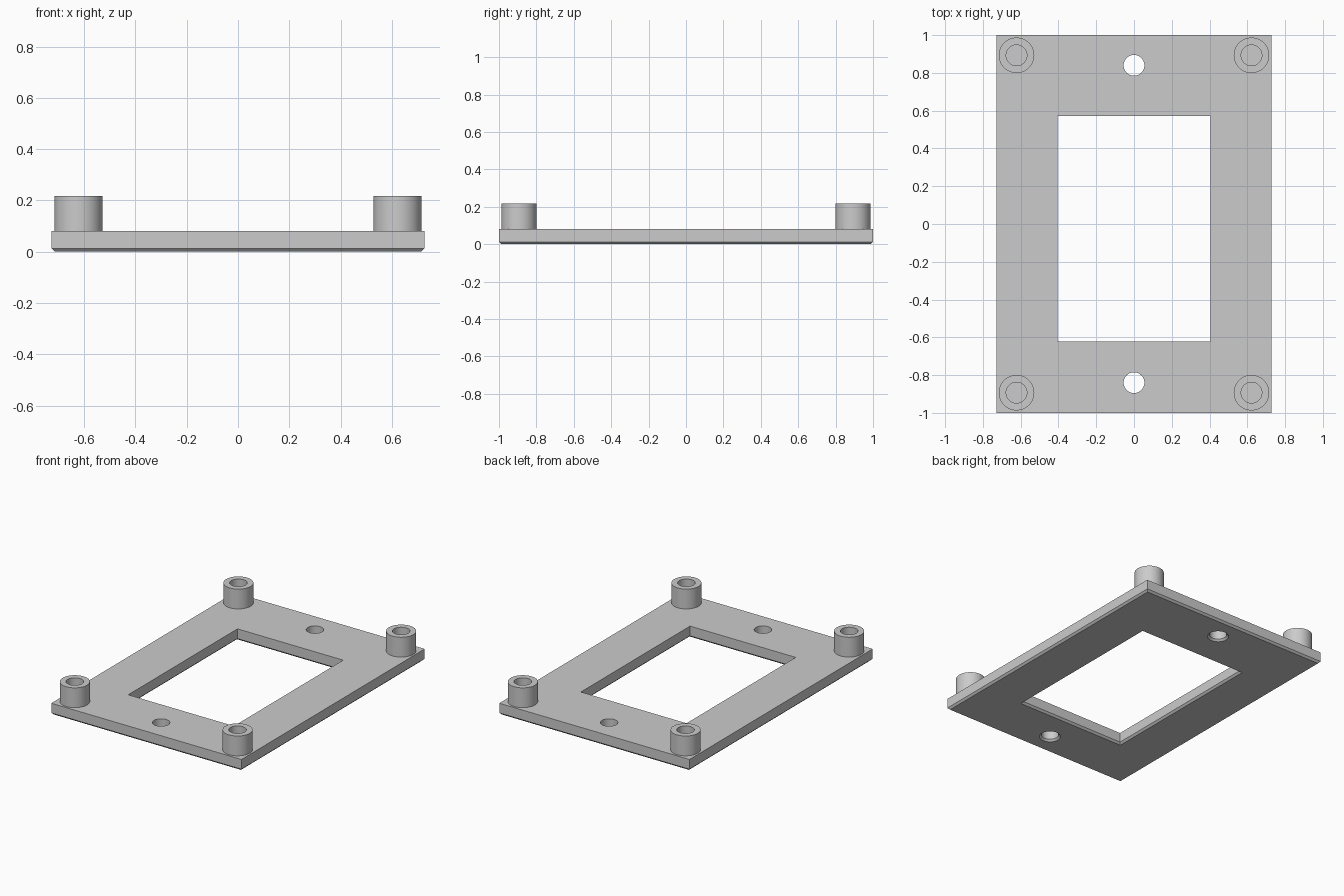
import bpy
import bmesh
import math

if "Cube" in bpy.data.objects:
    bpy.data.objects.remove(bpy.data.objects["Cube"], do_unlink=True)

THICK, CHAMFER = 0.08, 0.013
HALF_X, HALF_Y = 0.727, 1.0
POST_X, POST_Y, POST_R, BORE_R, POST_TOP = 0.622, 0.893, 0.094, 0.055, 0.217
HOLE_Y, HOLE_R = 0.84, 0.055

grey = bpy.data.materials.new("plain grey")
grey.use_nodes = True
colour = (0.6, 0.6, 0.6, 1)
grey.diffuse_color = colour
grey.node_tree.nodes["Principled BSDF"].inputs["Base Color"].default_value = colour


def rectangle(x0, x1, y0, y1):
    """Outline function of an outward offset."""
    return lambda d: [(x0 - d, y0 - d), (x1 + d, y0 - d),
                      (x1 + d, y1 + d), (x0 - d, y1 + d)]


def circle(x, y, r, sides=48):
    steps = [2 * math.pi * i / sides for i in range(sides)]
    return lambda d: [(x + (r + d) * math.cos(a), y + (r + d) * math.sin(a))
                      for a in steps]


def loft(name, outline, levels):
    """Closed solid through (height, offset) levels of one outline."""
    bm = bmesh.new()
    rings = [[bm.verts.new((x, y, z)) for x, y in outline(d)] for z, d in levels]
    for low, high in zip(rings, rings[1:]):
        n = len(low)
        for i in range(n):
            j = (i + 1) % n
            bm.faces.new((low[i], low[j], high[j], high[i]))
    bm.faces.new(rings[0][::-1])
    bm.faces.new(rings[-1])
    bmesh.ops.recalc_face_normals(bm, faces=bm.faces)
    mesh = bpy.data.meshes.new(name)
    bm.to_mesh(mesh)
    bm.free()
    mesh.materials.append(grey)
    obj = bpy.data.objects.new(name, mesh)
    bpy.context.collection.objects.link(obj)
    return obj


def activate(obj):
    bpy.ops.object.select_all(action='DESELECT')
    obj.select_set(True)
    bpy.context.view_layer.objects.active = obj


# Base plate, chamfered around the underside
plate = loft("base_plate", rectangle(-HALF_X, HALF_X, -HALF_Y, HALF_Y),
             [(0, -CHAMFER), (CHAMFER, 0), (THICK, 0)])

# Window and screw holes, flared at the underside
openings = {
    "window_cutter": rectangle(-0.404, 0.404, -0.621, 0.571),
    "front_hole_cutter": circle(0, -HOLE_Y, HOLE_R),
    "back_hole_cutter": circle(0, HOLE_Y, HOLE_R),
}
for name, outline in openings.items():
    cutter = loft(name, outline, [(-CHAMFER, 2 * CHAMFER), (CHAMFER, 0), (THICK * 2, 0)])
    cutter.hide_render = True
    cut = plate.modifiers.new(name, 'BOOLEAN')
    cut.operation, cut.solver, cut.object = 'DIFFERENCE', 'EXACT', cutter
    activate(plate)
    bpy.ops.object.modifier_apply(modifier=cut.name)
    bpy.data.objects.remove(cutter, do_unlink=True)
bpy.ops.object.shade_smooth_by_angle(angle=math.radians(30))

# Hollow corner posts
wall = POST_R - BORE_R
for y_name, sy in (("front", -1), ("back", 1)):
    for x_name, sx in (("right", -1), ("left", 1)):
        post = loft(f"{y_name}_{x_name}_post", circle(sx * POST_X, sy * POST_Y, POST_R),
                    [(THICK - 0.005, 0), (POST_TOP, 0), (POST_TOP, -wall),
                     (THICK + 0.001, -wall)])
        activate(post)
        bpy.ops.object.shade_smooth_by_angle(angle=math.radians(30))
